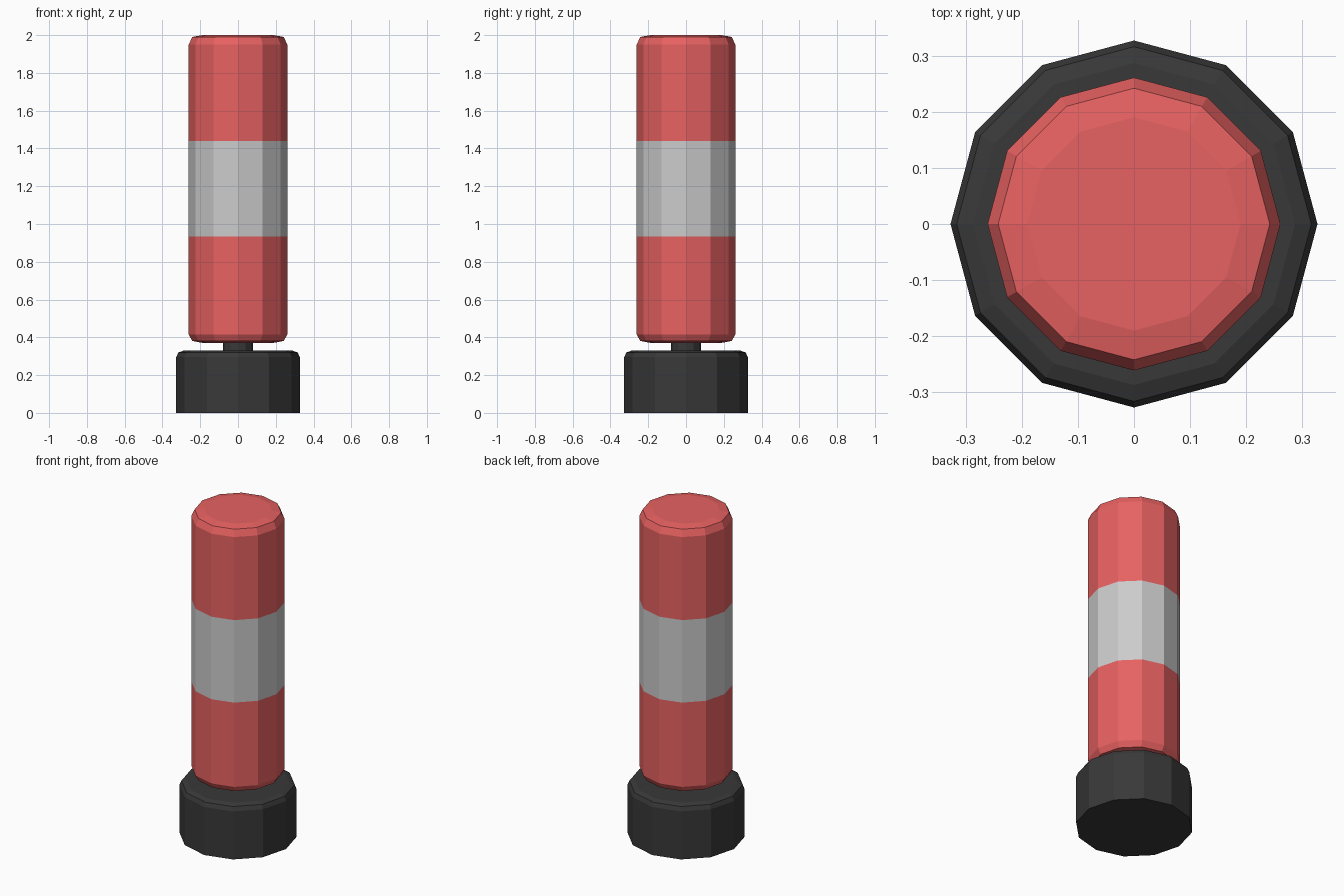
import bpy, bmesh, math

if "Cube" in bpy.data.objects:
    bpy.data.objects.remove(bpy.data.objects["Cube"])

SIDES = 12


def material(name, rgb):
    m = bpy.data.materials.new(name)
    m.diffuse_color = (*rgb, 1)
    m.use_nodes = True
    m.node_tree.nodes["Principled BSDF"].inputs["Base Color"].default_value = m.diffuse_color
    return m


def lathe(name, profile, mats, band=None):
    """Spin a bottom-to-top (radius, z) profile into a capped, faceted solid."""
    bm = bmesh.new()
    rings = []
    for r, z in profile:
        rings.append([bm.verts.new((r * math.cos(a), r * math.sin(a), z))
                      for a in (math.tau * i / SIDES for i in range(SIDES))])
    for k, (lo, hi) in enumerate(zip(rings, rings[1:])):
        for i in range(SIDES):
            j = (i + 1) % SIDES
            face = bm.faces.new((lo[i], lo[j], hi[j], hi[i]))
            face.material_index = 1 if k == band else 0
    bm.faces.new(rings[0][::-1])
    bm.faces.new(rings[-1])
    mesh = bpy.data.meshes.new(name)
    bm.to_mesh(mesh)
    bm.free()
    for m in mats:
        mesh.materials.append(m)
    obj = bpy.data.objects.new(name, mesh)
    bpy.context.collection.objects.link(obj)
    return obj


red = material("red", (0.8, 0.12, 0.12))
grey = material("light_grey", (0.8, 0.8, 0.8))
black = material("black", (0.04, 0.04, 0.04))

# Heavy foot with a softened top rim
lathe("base", [(0.327, 0), (0.327, 0.295), (0.316, 0.32), (0.287, 0.33)], [black])

# Short stem joining foot and post
lathe("neck", [(0.08, 0.32), (0.08, 0.385)], [black])

# Post with rounded ends and a pale stripe
lathe("post", [(0.19, 0.371), (0.242, 0.381), (0.261, 0.415), (0.261, 0.933),
               (0.261, 1.44), (0.261, 1.95), (0.242, 1.99), (0.19, 2.0)],
      [red, grey], band=3)
